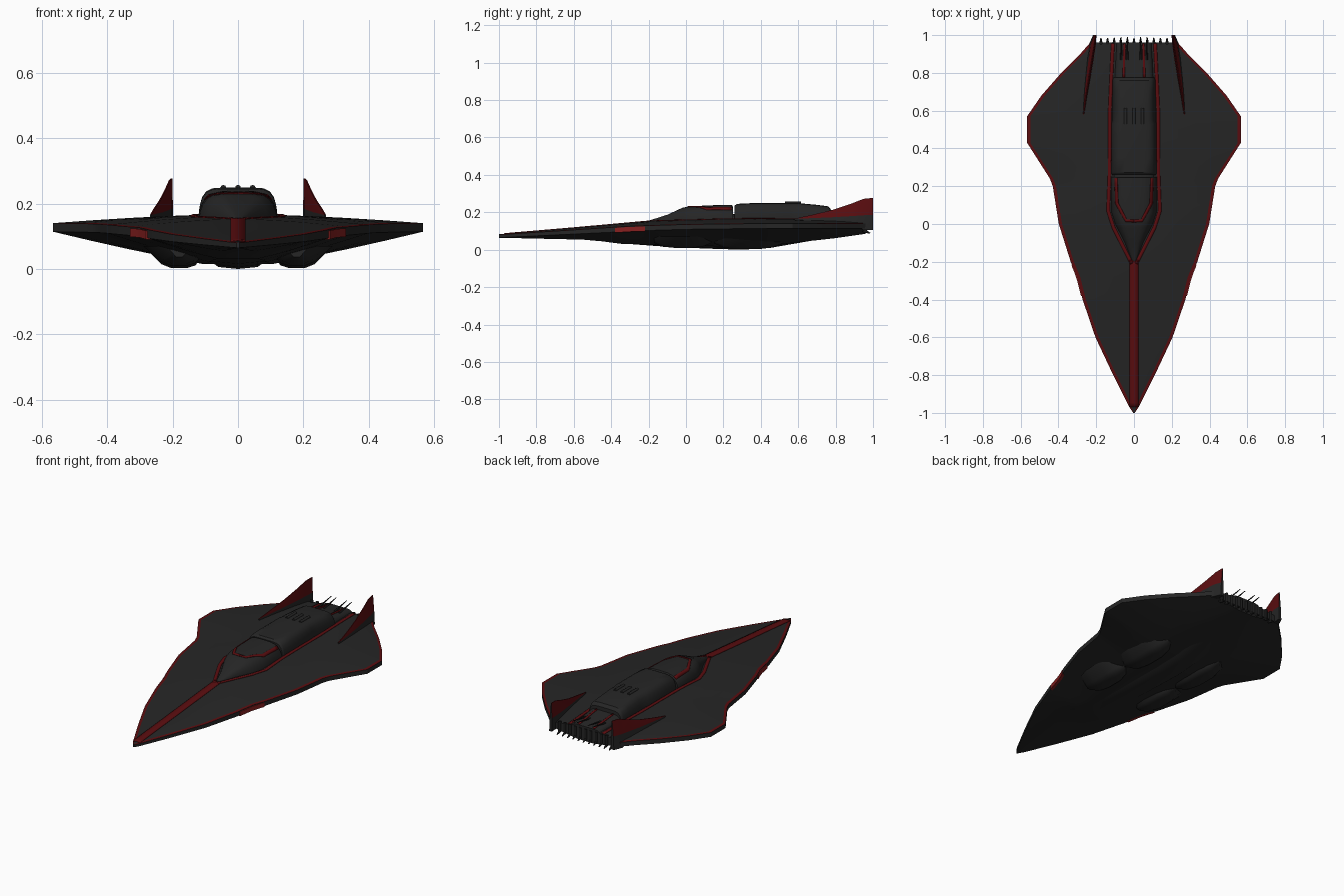
import bpy, bmesh, math
from mathutils import Vector

if "Cube" in bpy.data.objects:
    bpy.data.objects.remove(bpy.data.objects["Cube"])

def mat(name, r, g, b):
    m = bpy.data.materials.new(name)
    m.diffuse_color = (r, g, b, 1)
    m.use_nodes = True
    m.node_tree.nodes["Principled BSDF"].inputs["Base Color"].default_value = m.diffuse_color
    return m

GREY = mat("charcoal_hull", 0.019, 0.019, 0.019)
BLACK = mat("soot_black", 0.010, 0.010, 0.010)
RED = mat("dark_red_trim", 0.105, 0.004, 0.005)
BRIGHT = mat("intake_red", 0.24, 0.014, 0.014)

def table(*pts):
    """Piecewise linear lookup along y."""
    def f(y):
        if y <= pts[0][0]:
            return pts[0][1]
        for (a, p), (b, q) in zip(pts, pts[1:]):
            if y <= b:
                return p + (q - p) * (y - a) / (b - a)
        return pts[-1][1]
    f.ys = [p[0] for p in pts]
    return f

def finish(name, verts, faces, mats, idx=None, angle=30):
    me = bpy.data.meshes.new(name)
    me.from_pydata(verts, [], faces)
    for m in mats:
        me.materials.append(m)
    if idx:
        for p, i in zip(me.polygons, idx):
            p.material_index = i
    bm = bmesh.new()
    bm.from_mesh(me)
    bmesh.ops.recalc_face_normals(bm, faces=bm.faces)
    bm.to_mesh(me)
    bm.free()
    ob = bpy.data.objects.new(name, me)
    bpy.context.collection.objects.link(ob)
    bpy.ops.object.select_all(action='DESELECT')
    ob.select_set(True)
    bpy.context.view_layer.objects.active = ob
    bpy.ops.object.shade_smooth_by_angle(angle=math.radians(angle))
    return ob

def loft(name, rows, mats, rule=lambda j: 0, angle=30):
    """Skin closed cross-sections and cap both ends."""
    n = len(rows[0])
    faces, idx = [], []
    for i in range(len(rows) - 1):
        for j in range(n):
            k = (j + 1) % n
            faces.append((i*n + j, i*n + k, i*n + n + k, i*n + n + j))
            idx.append(rule(j))
    faces += [tuple(range(n)), tuple(range(len(rows)*n - n, len(rows)*n))]
    return finish(name, [p for r in rows for p in r], faces, mats, idx + [0, 0], angle)

# hull shape tables
width = table((-1, .004), (-.97, .024), (-.8, .11), (-.6, .204), (-.4, .272), (-.28, .302),
              (-.2, .335), (0, .398), (.2, .43), (.24, .445), (.43, .566), (.57, .566),
              (.68, .49), (.8, .385), (.9, .285), (.96, .232))
edge = table((-1, .08), (-.6, .106), (-.3, .126), (0, .135), (.4, .14), (.96, .14))
crown = table((-1, .083), (-.6, .117), (-.2, .153), (0, .162), (.2, .169), (.96, .165))
keel = table((-1, .064), (-.55, .054), (-.45, .045), (-.35, .032), (0, .022), (.3, .015),
             (.45, .022), (.6, .04), (.8, .062), (.96, .085))

def top_z(x, y):
    f = min(1, abs(x) / width(y))
    return edge(y) + (crown(y) - edge(y)) * (1 - f ** 1.6)

def wall(y):
    return .015 + .011 * min(1, (y + 1) / .6)

def bottom_z(x, y):
    f = min(1, abs(x) / width(y))
    return keel(y) + (edge(y) - wall(y) - keel(y)) * (max(0, f - .22) / .78) ** 1.15

# hull with red rim strip along the top edge
ys = sorted(set(width.ys + keel.ys + [-.9, -.7, -.5, -.1, .1, .35, .5]))
FR = (0, .2, .4, .6, .8, 1)
rows = []
for y in ys:
    w = width(y)
    r = min(.017, w * .5)
    half = [f * (w - r) for f in FR] + [w]
    xs = [-x for x in reversed(half[1:])] + half
    low = [w * f for f in (1, .8, .6, .4, .22, 0, -.22, -.4, -.6, -.8, -1)]
    rows.append([(x, y, top_z(x, y)) for x in xs] + [(x, y, bottom_z(x, y)) for x in low])
loft("hull", rows, [GREY, RED], lambda j: 1 if j in (0, 11) else 0)

def ribbon(name, pts, wid, zf, m=RED, lift=.003):
    """Thin stripe draped over a surface."""
    path = []
    for a, b in zip(pts, pts[1:]):
        a, b = Vector(a), Vector(b)
        n = max(1, int((b - a).length / .025))
        path += [a.lerp(b, i / n) for i in range(n)]
    path.append(Vector(pts[-1]))
    verts, faces = [], []
    for i, p in enumerate(path):
        d = (path[min(i + 1, len(path) - 1)] - path[max(i - 1, 0)]).normalized()
        for s in (-1, 0, 1):
            q = p + Vector((-d.y, d.x)) * wid * .5 * s
            verts.append((q.x, q.y, zf(q.x, q.y) + lift))
    for i in range(len(path) - 1):
        for c in (0, 1):
            k = 3 * i + c
            faces.append((k, k + 1, k + 4, k + 3))
    ob = finish(name, verts, faces, [m])
    if sum(p.normal.z for p in ob.data.polygons) < 0:
        ob.data.flip_normals()
    mod = ob.modifiers.new("thickness", 'SOLIDIFY')
    mod.thickness = .004

# nose spine stripe
ribbon("nose_stripe", [(0, -.97), (0, -.19)], .046, top_z)

# cockpit and rear spine housing share one rounded section
def dome(name, wt, tt, power=5):
    base = lambda y: crown(y) - .02
    def z(x, y):
        f = min(1, abs(x) / wt(y))
        return base(y) + (tt(y) - base(y)) * math.sqrt(max(0, 1 - f ** power))
    fr = (-1, -.99, -.96, -.9, -.8, -.65, -.4, 0, .4, .65, .8, .9, .96, .99, 1)
    rows = [[(f * wt(y), y, z(f * wt(y), y)) for f in fr] for y in sorted(set(wt.ys + tt.ys))]
    loft(name, rows, [GREY], angle=35)
    return z

cockpit_z = dome("cockpit", table((-.21, .008), (-.1, .05), (0, .1), (.06, .119), (.25, .122)),
                 table((-.21, .152), (-.1, .187), (-.02, .224), (.02, .232), (.15, .238), (.245, .24), (.25, .232)), 4)
dome("spine_housing", table((.26, .116), (.27, .121), (.53, .121), (.55, .114), (.765, .114), (.775, .108)),
     table((.26, .235), (.272, .245), (.35, .249), (.6, .249), (.7, .24), (.76, .232), (.775, .215)), 7)
dome("cockpit_joint", table((.24, .11), (.27, .11)), table((.24, .19), (.27, .19)))
ramp_z = dome("tail_ramp", table((.76, .105), (.96, .095)), table((.76, .195), (.96, .172)), 8)

for s, side in ((1, "right"), (-1, "left")):
    # red outline stripes around the cockpit, along the spine and tail
    ribbon("spine_stripe_" + side, [(s*.012, -.21), (s*.108, -.02), (s*.137, .07), (s*.13, .25),
                                    (s*.128, .6), (s*.112, .955)], .018, top_z)
    ribbon("window_frame_" + side, [(s*.097, .243), (s*.092, .11), (s*.042, .018), (0, .016)], .015, cockpit_z)
    ribbon("tail_stripe_" + side, [(s*.055, .775), (s*.05, .955)], .012, ramp_z)
    # tail fins: dark root and red blade
    secs = [(.58, .267, .166, .003, .003), (.68, .254, .188, .006, .012), (.78, .238, .212, .008, .02),
            (.88, .221, .245, .008, .026), (.95, .209, .272, .007, .03), (1.0, .203, .277, .004, .014)]
    rows = []
    for y, x, z, a, b in secs:
        zr = .165 + (z - .165) * .18
        zb = .105 if y > .9 else .14
        rows.append([(s*(x - a), y, zb), (s*(x - a), y, zr), (s*(x - .002), y, z), (s*(x + .002), y, z),
                     (s*(x + b * .7), y, zr), (s*(x + b), y, zb)])
    loft("tail_fin_" + side, rows, [GREY, RED], lambda j: 1 if j in (1, 2, 3) else 0)
    # bright side intakes set on the edge wall
    verts, faces = [], []
    for i in range(5):
        y = -.38 + .04 * i
        for z in (-.004, -.03):
            for o in (.004, -.012):
                verts.append((s * (width(y) + o), y, edge(y) + z))
    for i in range(4):
        k = 4 * i
        faces += [(k, k+2, k+6, k+4), (k, k+4, k+5, k+1), (k+2, k+3, k+7, k+6), (k+1, k+5, k+7, k+3)]
    faces += [(0, 1, 3, 2), (16, 18, 19, 17)]
    finish("side_intake_" + side, verts, faces, [BRIGHT])
    # belly engine pods, two per side in line
    for tag, y0, y1, drop in (("front", -.17, .14, .01), ("rear", .15, .52, .003)):
        rows = []
        for t, k in ((0, .35), (.15, .85), (.35, 1), (.65, 1), (.85, .8), (1, .3)):
            y = y0 + (y1 - y0) * t
            zb = .05 + (drop - .05) * k
            rows.append([(s*(.18 + dx * k), y, z) for dx, z in
                         ((-.085, .06), (-.05, zb + .008), (-.025, zb), (.025, zb), (.055, zb + .012), (.11, .07))])
        loft("belly_pod_%s_%s" % (tag, side), rows, [GREY], angle=40)

# central belly keel
rows = []
for y, k in ((-.35, .1), (-.1, .7), (.1, .9), (.3, 1), (.45, .85), (.7, .1)):
    zb = keel(y) + .004 - .019 * k
    rows.append([(-.1, y, keel(y) + .02), (-.06, y, zb + .006), (0, y, zb),
                 (.06, y, zb + .006), (.1, y, keel(y) + .02)])
loft("belly_keel", rows, [GREY], angle=40)

def spike(name, a, b, r0, r1, m):
    a, b = Vector(a), Vector(b)
    d = b - a
    bpy.ops.mesh.primitive_cone_add(vertices=8, radius1=r0, radius2=r1, depth=d.length, location=(a + b) / 2)
    ob = bpy.context.object
    ob.name = name
    ob.rotation_euler = d.to_track_quat('Z', 'Y').to_euler()
    ob.data.materials.append(m)
    bpy.ops.object.shade_smooth_by_angle(angle=math.radians(50))

# roof vents, tail antennas, stern teeth
for i, x in enumerate((-.045, 0, .045)):
    spike("roof_vent_%d" % i, (x, .53, .248), (x, .615, .248), .009, .009, GREY)
for i, x in enumerate((-.068, -.035, .035, .068)):
    spike("tail_antenna_%d" % i, (x, .87, .18), (x, .99, .2), .006, .002, BLACK)
for i in range(11):
    x = -.175 + .035 * i
    spike("stern_tooth_%d" % i, (x, .945, .105), (x, .985, .088), .011, .003, BLACK)
    spike("stern_rib_%d" % i, (x, .958, .1), (x, .958, .16), .009, .009, BLACK)
